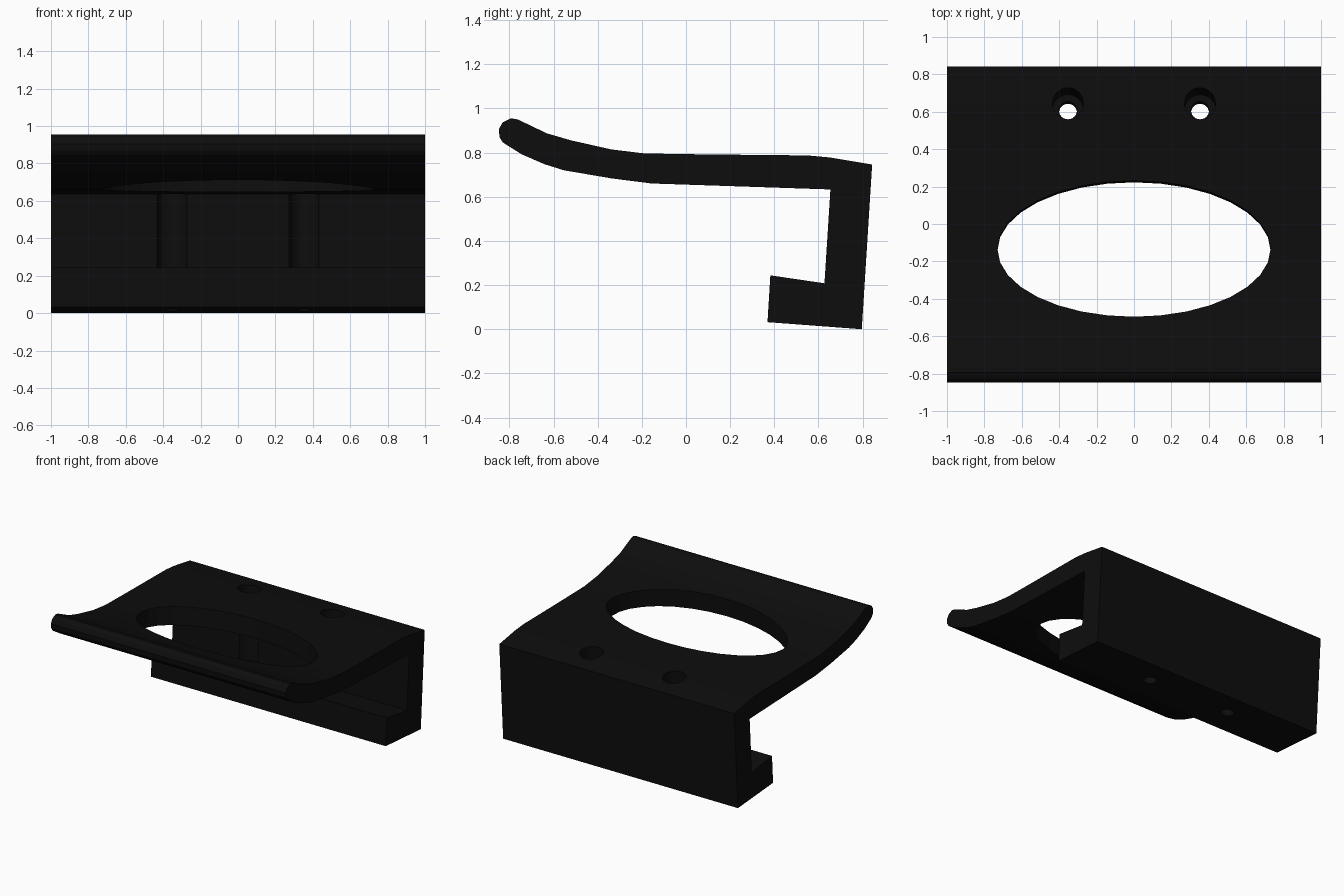
import bpy, bmesh, math
from mathutils import Vector

cube = bpy.data.objects.get("Cube")
if cube:
    bpy.data.objects.remove(cube, do_unlink=True)

# Single near-black plastic
black = bpy.data.materials.new("black plastic")
black.use_nodes = True
color = (0.004, 0.004, 0.004, 1)
black.diffuse_color = color
black.node_tree.nodes["Principled BSDF"].inputs["Base Color"].default_value = color

TILT = math.atan(0.065)  # the clip and its holes lean slightly back


def link(name, bm):
    bmesh.ops.recalc_face_normals(bm, faces=bm.faces)
    mesh = bpy.data.meshes.new(name)
    bm.to_mesh(mesh)
    bm.free()
    mesh.materials.append(black)
    ob = bpy.data.objects.new(name, mesh)
    bpy.context.collection.objects.link(ob)
    return ob


def cut(target, x, y, z, low, high, rx, ry, sides):
    """Cut an elliptical hole along the tilted axis through (x, y, z)."""
    axis = Vector((0, math.sin(TILT), math.cos(TILT)))
    bm = bmesh.new()
    bmesh.ops.create_cone(bm, cap_ends=True, segments=sides,
                          radius1=1, radius2=1, depth=high - low)
    cutter = link("hole_cutter", bm)
    cutter.scale = (rx, ry, 1)
    cutter.rotation_euler.x = -TILT
    cutter.location = Vector((x, y, z)) + axis * ((low + high) / 2 - z)
    cutter.hide_render = True
    mod = target.modifiers.new("hole", 'BOOLEAN')
    mod.operation = 'DIFFERENCE'
    mod.solver = 'EXACT'
    mod.object = cutter
    bpy.context.view_layer.objects.active = target
    bpy.ops.object.modifier_apply(modifier=mod.name)
    bpy.data.objects.remove(cutter, do_unlink=True)


# Side profile (y, z): curled tray, upright wall and lower lip
profile = [
    (-.848, .905), (-.83, .937), (-.794, .955), (-.762, .95), (-.63, .887),
    (-.52, .855), (-.337, .814), (-.188, .796), (.06, .792), (.55, .787),
    (.65, .778), (.843, .746), (.796, 0), (.369, .032), (.382, .244),
    (.627, .208), (.654, .633), (-.156, .66), (-.337, .683), (-.554, .72),
    (-.64, .747), (-.744, .792), (-.83, .846), (-.844, .869),
]
bm = bmesh.new()
face = bm.faces.new([bm.verts.new((-1, y, z)) for y, z in profile])
side = bmesh.ops.extrude_face_region(bm, geom=[face])
bmesh.ops.translate(bm, vec=(2, 0, 0),
                    verts=[v for v in side["geom"] if isinstance(v, bmesh.types.BMVert)])
bracket = link("clip_on_bracket", bm)

# Large oval opening in the tray
cut(bracket, 0, -.137, .74, .45, 1.1, .73, .365, 32)

# Screw holes: wide driver access above, narrow bore through the lip
for x in (-.353, .353):
    cut(bracket, x, .645, .79, .205, 1.0, .083, .085, 24)
    cut(bracket, x, .645, .79, -.1, .4, .048, .048, 24)
